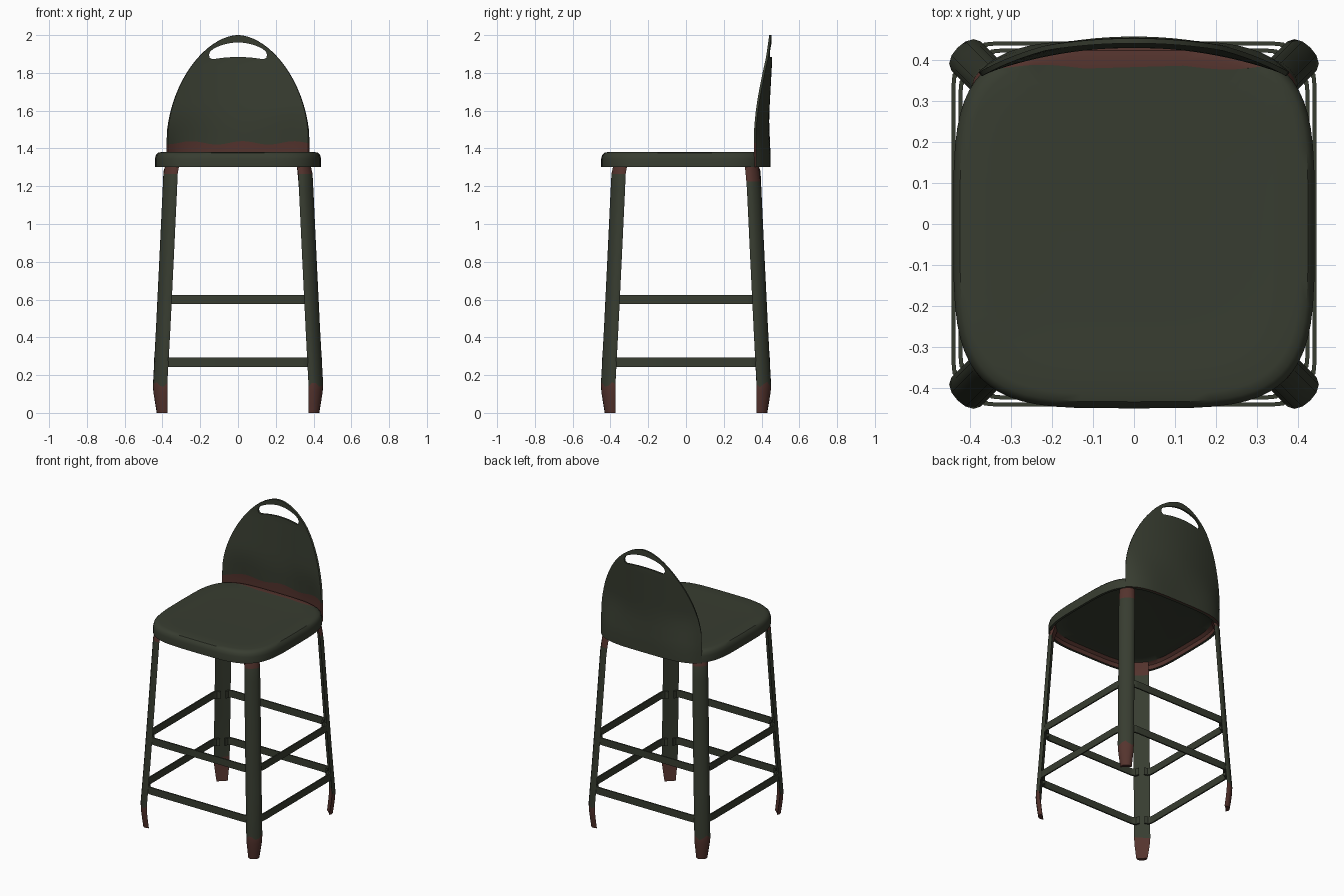
import bpy, bmesh, math
from mathutils import Vector

if "Cube" in bpy.data.objects:
    bpy.data.objects.remove(bpy.data.objects["Cube"])


def material(name, colour):
    m = bpy.data.materials.new(name)
    m.use_nodes = True
    m.diffuse_color = (*colour, 1)
    m.node_tree.nodes["Principled BSDF"].inputs["Base Color"].default_value = (*colour, 1)
    return m


GREEN, RUST = 0, 1
MATS = [material("dark_green_paint", (0.039, 0.046, 0.030)),
        material("rust_brown", (0.090, 0.034, 0.027))]


def finish(name, bm, angle=35):
    bmesh.ops.recalc_face_normals(bm, faces=bm.faces)
    me = bpy.data.meshes.new(name)
    bm.to_mesh(me)
    bm.free()
    for m in MATS:
        me.materials.append(m)
    ob = bpy.data.objects.new(name, me)
    bpy.context.collection.objects.link(ob)
    smooth(ob, angle)
    return ob


def smooth(ob, angle=35):
    bpy.ops.object.select_all(action="DESELECT")
    ob.select_set(True)
    bpy.context.view_layer.objects.active = ob
    bpy.ops.object.shade_smooth_by_angle(angle=math.radians(angle))


def bridge(bm, a, b, mat=GREEN):
    n = len(a)
    for i in range(n):
        j = (i + 1) % n
        bm.faces.new((a[i], a[j], b[j], b[i])).material_index = mat


def lerp_table(table, v):
    for (a, p), (b, q) in zip(table, table[1:]):
        if v <= b:
            return p + (q - p) * (v - a) / (b - a)
    return table[-1][1]


# Seat: rounded-square pressed pan, open underneath
HX, HY, CY = 0.44, 0.444, -0.005


def seat_point(a, inset, z):
    c, s = math.cos(a), math.sin(a)
    sx = math.copysign(abs(c) ** 0.5, c) * (HX - inset)
    sy = math.copysign(abs(s) ** 0.5, s) * (HY - inset)
    return (sx, sy + CY, z)


def make_seat():
    bm = bmesh.new()
    n = 64
    # inset and height, running from the inner ceiling round the rim to the top
    profile = [(0.10, 1.350), (0.035, 1.345), (0.018, 1.33), (0.016, 1.302),
               (0.0, 1.302), (0.0, 1.345), (0.005, 1.365), (0.016, 1.377),
               (0.035, 1.381), (0.10, 1.379), (0.22, 1.378)]
    rings = [[bm.verts.new(seat_point(math.tau * i / n, d, z)) for i in range(n)]
             for d, z in profile]
    for k in range(len(rings) - 1):
        bridge(bm, rings[k], rings[k + 1], RUST if k in (1, 2) else GREEN)
    bm.faces.new(rings[0])
    bm.faces.new(rings[-1])
    # Worn strip in front of the backrest
    edge = 0.382
    top = [f for f in bm.faces if f.calc_center_median().z > 1.37]
    geom = top + list({e for f in top for e in f.edges}) + list({v for f in top for v in f.verts})
    bmesh.ops.bisect_plane(bm, geom=geom, plane_co=(0, edge, 0), plane_no=(0, 1, 0))
    for f in bm.faces:
        c = f.calc_center_median()
        if c.z > 1.37 and c.y > edge:
            f.material_index = RUST
    for v in bm.verts:
        if abs(v.co.y - edge) < 1e-4 and abs(v.co.x) < 0.33 and v.co.z > 1.37:
            v.co.y += 0.006 * math.sin(v.co.x * 21)
    finish("seat", bm)


# Backrest: curved sheet with an arched outline and a hand hole
def back_y(x, z):
    centre = lerp_table([(1.3, 0.442), (1.38, 0.436), (1.5, 0.430), (1.7, 0.441),
                         (1.88, 0.451), (2.0, 0.446)], z)
    rim = CY + HY * (1 - min(abs(x) / HX, 1) ** 4) ** 0.25 + 0.002
    t = min(max((z - 1.38) / 0.22, 0), 1)
    return rim * (1 - t) + (centre - 0.48 * x * x) * t


def make_backrest():
    bm = bmesh.new()
    cols, base = 32, 1.45
    heights = [1.302, 1.37, 1.43] + [base + 0.55 * math.sin(math.pi / 2 * k / 18)
                                     for k in range(1, 19)]
    rows = []
    for r, z in enumerate(heights):
        u = max((z - base) / 0.55, 0)
        w = 0.375 * max(1 - u ** 1.8, 0) ** (1 / 1.8)
        row = []
        for i in range(cols + 1):
            x = w * (2 * i / cols - 1)
            zz = z + (0.009 * math.sin(x * 23 + 1) if r == 2 else 0)
            row.append(bm.verts.new((x, back_y(x, zz), zz)))
        rows.append(row)
    for r in range(len(rows) - 1):
        for i in range(cols):
            f = bm.faces.new((rows[r][i], rows[r][i + 1], rows[r + 1][i + 1], rows[r + 1][i]))
            f.material_index = RUST if r < 2 else GREEN
    bmesh.ops.remove_doubles(bm, verts=bm.verts, dist=1e-5)
    back = finish("backrest", bm)

    # Hand hole cutter: curved slot with round ends
    bm = bmesh.new()
    pts = []
    for i in range(13):
        x = -0.135 + 0.27 * i / 12
        pts.append((x, 1.884 - 0.012 * (x / 0.135) ** 2))
    pts += [(0.150, 1.880), (0.154, 1.897), (0.146, 1.915)]
    for i in range(13):
        x = 0.125 - 0.25 * i / 12
        pts.append((x, 1.961 - 0.030 * (x / 0.125) ** 2))
    pts += [(-0.146, 1.915), (-0.154, 1.897), (-0.150, 1.880)]
    loop_a, loop_b = [[bm.verts.new((x, y, z)) for x, z in pts] for y in (0.3, 0.6)]
    bridge(bm, loop_a, loop_b)
    bm.faces.new(loop_a)
    bm.faces.new(loop_b)
    cutter = finish("hole_cutter", bm)
    cutter.hide_render = True

    bpy.context.view_layer.objects.active = back
    solid = back.modifiers.new("thickness", "SOLIDIFY")
    solid.thickness, solid.offset = 0.012, 0
    cut = back.modifiers.new("hand_hole", "BOOLEAN")
    cut.operation, cut.solver, cut.object = "DIFFERENCE", "EXACT", cutter
    for name in ("thickness", "hand_hole"):
        bpy.ops.object.modifier_apply(modifier=name)
    bpy.data.objects.remove(cutter)
    for p in back.data.polygons:
        if p.normal.y > 0 or p.center.z > 1.5:
            p.material_index = GREEN
    smooth(back)


# Legs: shallow rounded channels set on the diagonals, worn at foot and top
def make_leg(name, sx, sy, rust_top):
    bm = bmesh.new()
    section = [(-0.050, -0.014), (-0.042, 0.002), (-0.024, 0.012), (0, 0.015),
               (0.024, 0.012), (0.042, 0.002), (0.050, -0.014), (0, -0.010)]
    # height, distance along x and y, width scale
    path = [(0, 0.408, 0.70), (0.05, 0.413, 0.82), (0.11, 0.418, 0.96), (0.15, 0.419, 1),
            (0.45, 0.403, 1), (0.8, 0.386, 1), (1.18, 0.368, 1),
            (rust_top, 0.364, 0.98), (1.31, 0.355, 0.95), (1.35, 0.347, 0.92)]
    out = Vector((sx, sy, 0)).normalized()
    side = Vector((-sy, sx, 0)).normalized()
    rings = []
    for k, (z, c, s) in enumerate(path):
        ring = []
        for i, (t, r) in enumerate(section):
            wave = 0.014 * math.sin(i * 1.7 + sx + 2 * sy) if k == 3 else 0
            ring.append(bm.verts.new(Vector((sx * c, sy * c, z + wave)) + side * t * s + out * r))
        rings.append(ring)
    for k in range(len(rings) - 1):
        bridge(bm, rings[k], rings[k + 1], RUST if k < 3 or k >= 7 else GREEN)
    bm.faces.new(rings[0]).material_index = RUST
    bm.faces.new(rings[-1])
    finish(name, bm, 40)


# Crossbars: flat straps with ends bent in towards the legs
def make_bar(name, turn, reach, half, z):
    bm = bmesh.new()
    th, h = 0.009, 0.024
    line = [(half + 0.015, reach - 0.035), (half + 0.008, reach - 0.012),
            (half - 0.008, reach - 0.002), (half - 0.03, reach)]
    line += [(-x, y) for x, y in reversed(line)]
    inner = [(x - math.copysign(th, x), y - th) for x, y in line]
    outline = line + inner[::-1]
    c, s = math.cos(turn), math.sin(turn)
    low, high = [[bm.verts.new((x * c - y * s, x * s + y * c, zz)) for x, y in outline]
                 for zz in (z - h, z + h)]
    bridge(bm, low, high)
    n = len(line)
    for ring in (low, high):
        for i in range(n - 1):
            bm.faces.new((ring[i], ring[i + 1], ring[2 * n - 2 - i], ring[2 * n - 1 - i]))
    finish(name, bm)


make_seat()
make_backrest()
for name, sx, sy, rust_top in (("front_left_leg", 1, -1, 1.265), ("front_right_leg", -1, -1, 1.265),
                               ("back_left_leg", 1, 1, 1.225), ("back_right_leg", -1, 1, 1.28)):
    make_leg(name, sx, sy, rust_top)
for k, where in enumerate(("back", "right", "front", "left")):
    make_bar(where + "_lower_bar", k * math.pi / 2, 0.444, 0.372, 0.268)
    make_bar(where + "_upper_bar", k * math.pi / 2, 0.427, 0.355, 0.600)
